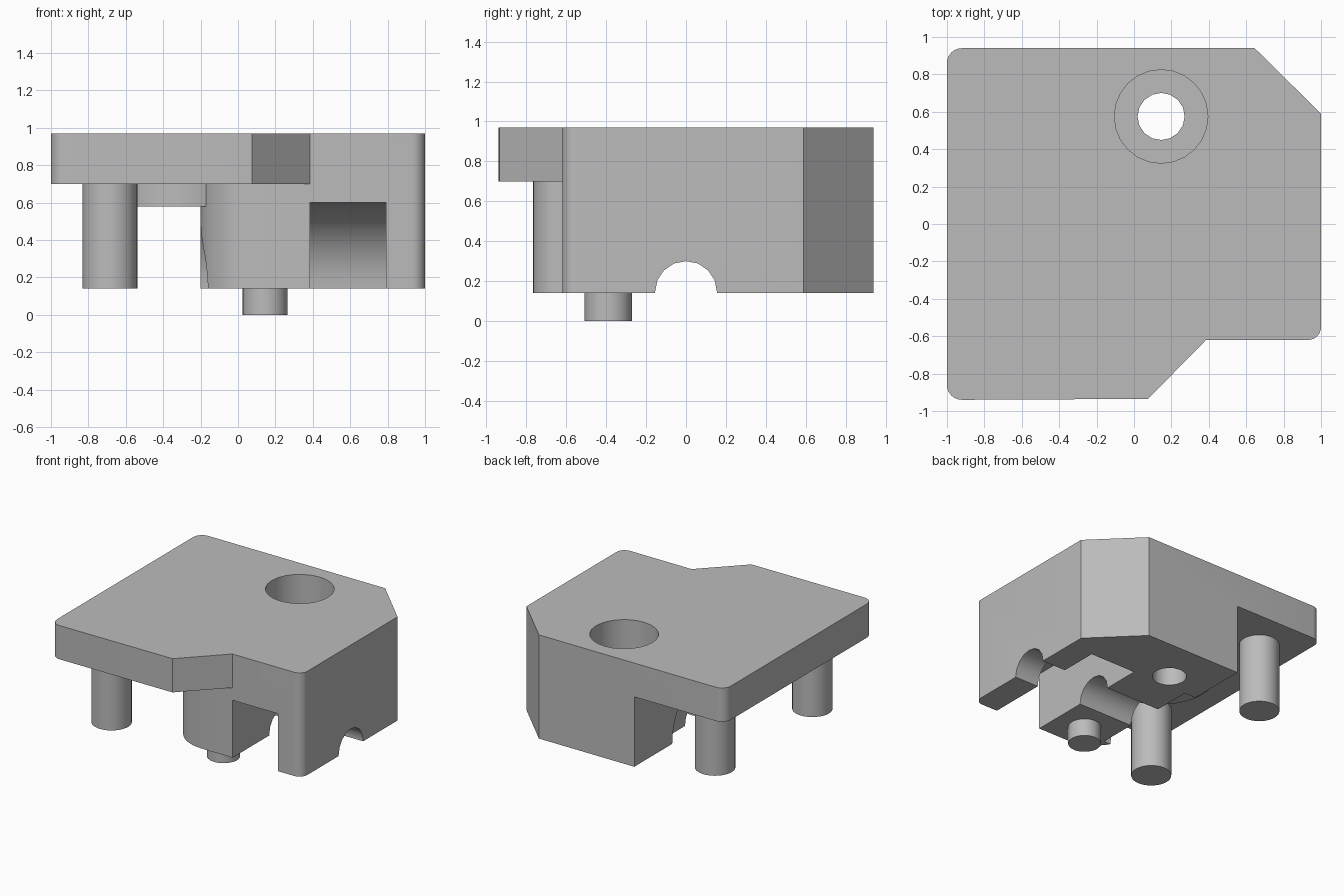
import bpy, bmesh
from math import sin, cos, pi, radians
from mathutils import Matrix, Vector

old = bpy.data.objects.get("Cube")
if old:
    bpy.data.objects.remove(old, do_unlink=True)

grey = bpy.data.materials.new("plain grey")
grey.use_nodes = True
grey.diffuse_color = (0.5, 0.5, 0.5, 1)
grey.node_tree.nodes["Principled BSDF"].inputs["Base Color"].default_value = (0.5, 0.5, 0.5, 1)

BOTTOM, PLATE, TOP = 0.14, 0.70, 0.97


def arc(cx, cy, r, start, end, steps=8):
    """Points along an arc, angles in degrees."""
    angles = [radians(start + (end - start) * i / steps) for i in range(steps + 1)]
    return [(cx + r * cos(a), cy + r * sin(a)) for a in angles]


def prism(name, points, low, high, along_x=False):
    """Extrude a closed profile up z, or a (y, z) profile along x."""
    place = (lambda p, h: (h, p[0], p[1])) if along_x else (lambda p, h: (p[0], p[1], h))
    bm = bmesh.new()
    face = bm.faces.new([bm.verts.new(place(p, low)) for p in points])
    top = bmesh.ops.extrude_face_region(bm, geom=[face])
    verts = [v for v in top["geom"] if isinstance(v, bmesh.types.BMVert)]
    bmesh.ops.translate(bm, vec=place((0, 0), high - low), verts=verts)
    bmesh.ops.recalc_face_normals(bm, faces=bm.faces)
    mesh = bpy.data.meshes.new(name)
    bm.to_mesh(mesh)
    bm.free()
    mesh.materials.append(grey)
    obj = bpy.data.objects.new(name, mesh)
    bpy.context.collection.objects.link(obj)
    return obj


def rod(name, cx, cy, r, low, high, sides=32, along_x=False):
    return prism(name, arc(cx, cy, r, 0, 360, sides)[:-1], low, high, along_x)


def cut(target, cutter):
    """Subtract the cutter, then remove it."""
    cutter.hide_render = True
    mod = target.modifiers.new("cut", "BOOLEAN")
    mod.operation, mod.solver, mod.object = "DIFFERENCE", "EXACT", cutter
    bpy.context.view_layer.update()
    graph = bpy.context.evaluated_depsgraph_get()
    mesh = bpy.data.meshes.new_from_object(target.evaluated_get(graph))
    target.modifiers.clear()
    target.data = mesh
    bpy.data.objects.remove(cutter, do_unlink=True)


# Body: full outline with rounded corners and two chamfers
outline = (arc(-0.92, -0.86, 0.08, 180, 270) + [(0.075, -0.935), (0.385, -0.62)]
           + arc(0.93, -0.55, 0.07, -90, 0) + [(1, 0.59), (0.645, 0.94)]
           + arc(-0.92, 0.86, 0.08, 90, 180))
body = prism("body", outline, BOTTOM, TOP)

# Space under the overhanging plate, around the rounded block
space = ([(-0.2, 1.3)] + arc(0.11, -0.31, 0.31, 180, 270, 10)
         + [(0.385, -0.62), (0.385, -1.3), (-1.3, -1.3), (-1.3, 1.3)])
cut(body, prism("underside_cutter", space, -0.2, PLATE))

# Wheel slot, open at the front and below, with a round back
slot = arc(0, BOTTOM, 0.46, 0, 90, 12) + [(-0.9, 0.6), (-0.9, -0.2), (0.46, -0.2)]
cut(body, prism("slot_cutter", slot, 0.385, 0.79, True))

# Second wheel recess, axle groove, stepped screw hole
cut(body, rod("wheel_cutter", 0, BOTTOM, 0.46, -0.7, -0.1, 48, True))
cut(body, rod("axle_cutter", 0, 0.145, 0.155, -0.5, 1.2, 16, True))
cut(body, rod("bore_cutter", 0.145, 0.575, 0.25, 0.42, 1.2, 24))
cut(body, rod("hole_cutter", 0.145, 0.575, 0.126, -0.2, 0.6, 16))

# Parts hanging below
parts = [body,
         rod("front_post", -0.685, -0.62, 0.147, BOTTOM, PLATE + 0.02),
         rod("back_post", -0.685, 0.61, 0.147, BOTTOM, PLATE + 0.02),
         rod("locating_pin", 0.145, -0.39, 0.12, 0, BOTTOM + 0.02),
         rod("plate_boss", -0.3, -0.06, 0.4, 0.58, PLATE + 0.02, 48)]

for part in parts:
    bpy.ops.object.select_all(action="DESELECT")
    part.select_set(True)
    bpy.context.view_layer.objects.active = part
    bpy.ops.object.shade_smooth_by_angle(angle=radians(30))
